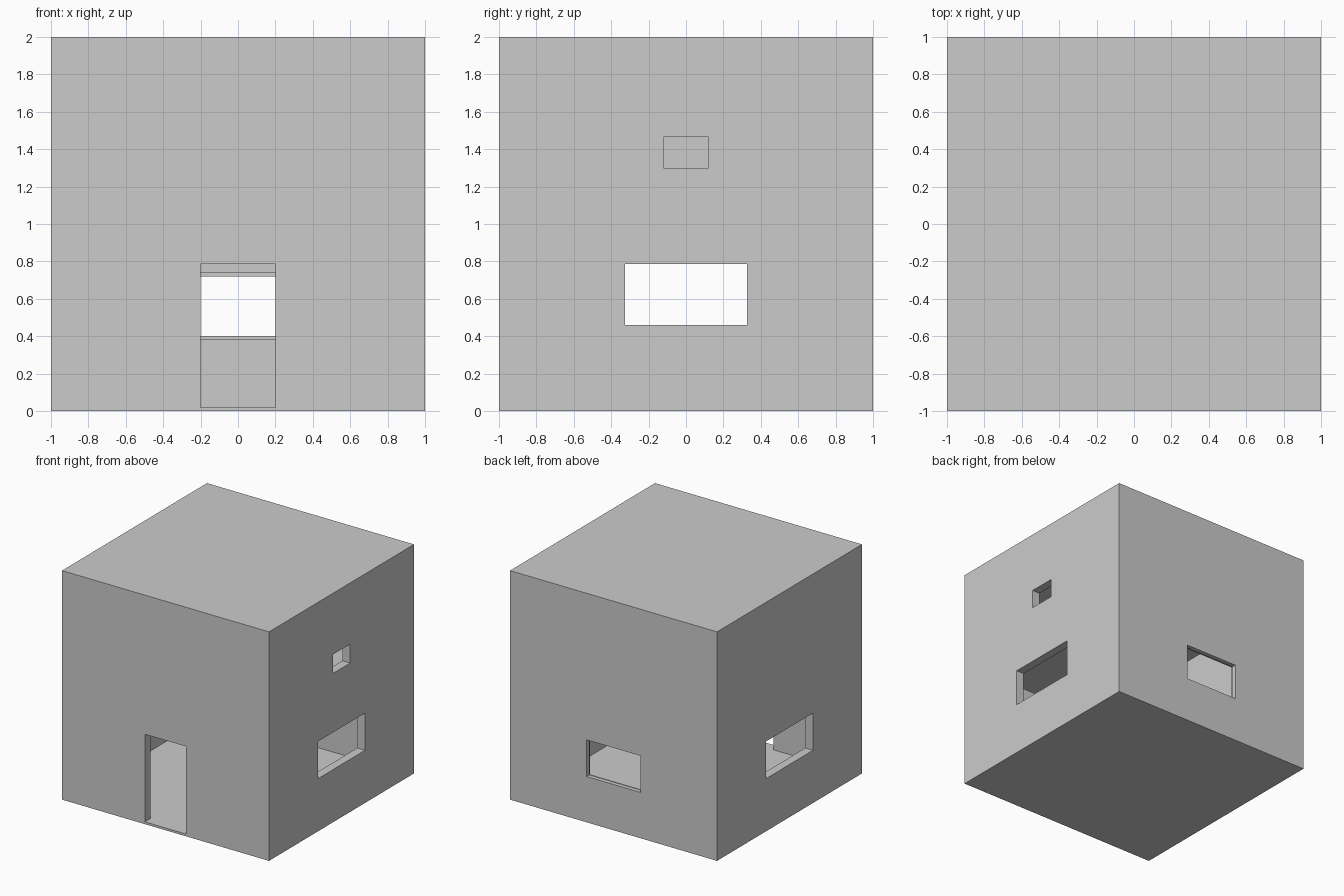
import bpy

if "Cube" in bpy.data.objects:
    bpy.data.objects.remove(bpy.data.objects["Cube"])

T = 0.075      # wall thickness
FLOOR = 0.02   # floor thickness


def box(name, x, y, z):
    """Axis-aligned box from (min, max) ranges."""
    bpy.ops.mesh.primitive_cube_add(size=1)
    ob = bpy.context.object
    ob.name = name
    ob.location = [(r[0] + r[1]) / 2 for r in (x, y, z)]
    ob.scale = [r[1] - r[0] for r in (x, y, z)]
    bpy.ops.object.transform_apply(location=True, rotation=True, scale=True)
    return ob


def cut(target, name, x, y, z):
    """Subtract a box from the target."""
    cutter = box(name, x, y, z)
    cutter.hide_render = True
    cutter.display_type = 'WIRE'
    mod = target.modifiers.new(name, 'BOOLEAN')
    mod.operation = 'DIFFERENCE'
    mod.solver = 'EXACT'
    mod.object = cutter


# Outer walls, roof and ground floor in one block
inner = (-1 + T, 1 - T)
shell = box("house_shell", (-1, 1), (-1, 1), (0, 2))
cut(shell, "room_cutter", inner, inner, (FLOOR, 2 - T))

# Front door
cut(shell, "door_cutter", (-0.2, 0.2), (-1.1, -0.8), (FLOOR, 0.785))

# Back window, slightly wider on the room side
cut(shell, "back_window_cutter", (-0.26, 0.26), (0.8, 1.1), (0.40, 0.72))
cut(shell, "back_window_rebate_cutter", (-0.28, 0.28), (0.8, 1 - T / 2), (0.385, 0.74))

# Matching side windows
for side, x in (("left", (-1.1, -0.8)), ("right", (0.8, 1.1))):
    cut(shell, side + "_window_cutter", x, (-0.325, 0.325), (0.46, 0.785))

# Small upper window on the right wall
cut(shell, "upper_window_cutter", (0.8, 1.1), (-0.12, 0.12), (1.30, 1.465))

# Upper floor, leaving the left side open
box("upper_floor", (-0.33, 1 - T + 0.01), (inner[0] - 0.01, inner[1] + 0.01), (1.09, 1.14))
